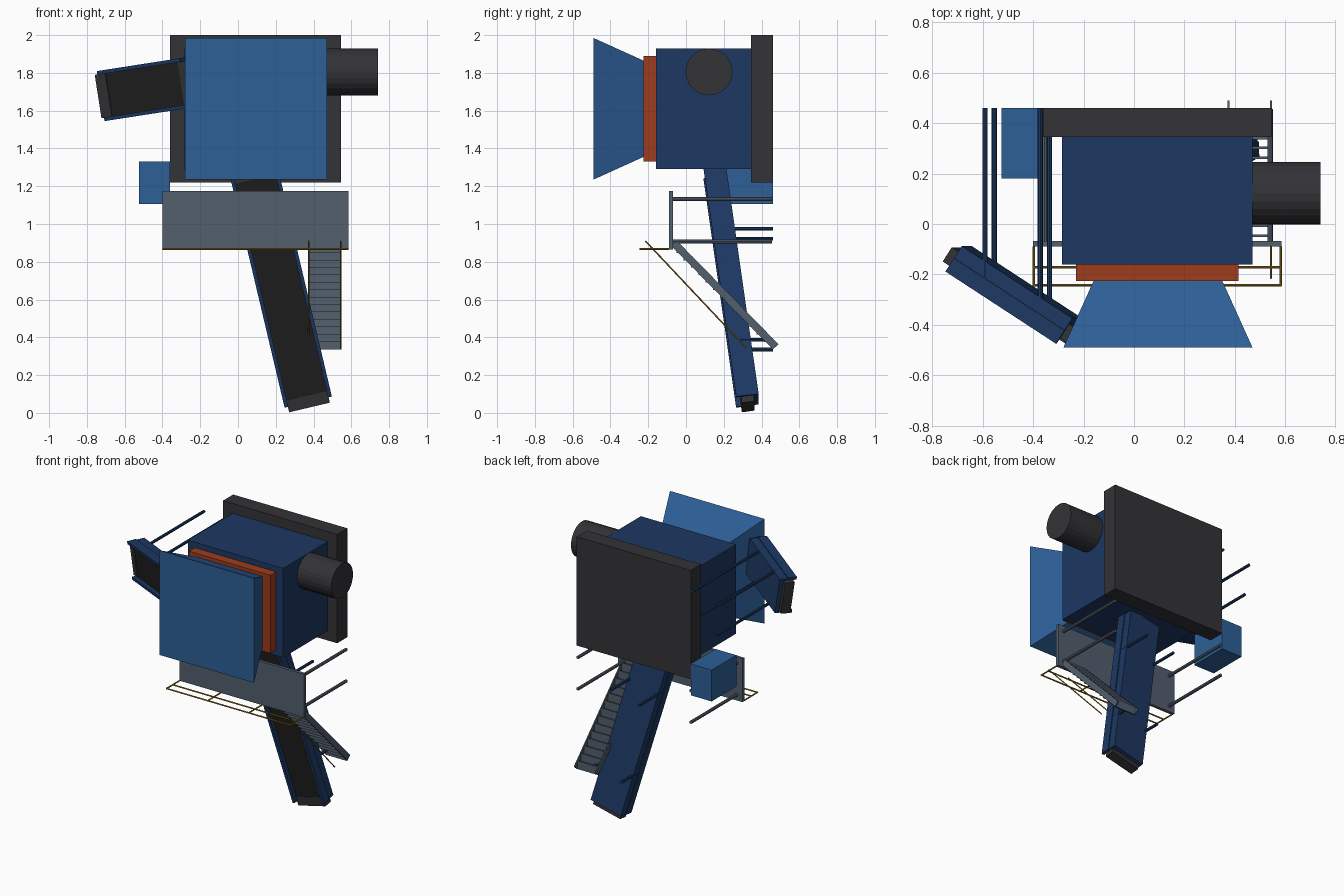
import bpy, bmesh, math
from mathutils import Vector, Matrix

if "Cube" in bpy.data.objects:
    bpy.data.objects.remove(bpy.data.objects["Cube"])


def material(name, rgb):
    m = bpy.data.materials.new(name)
    m.diffuse_color = (*rgb, 1)
    m.use_nodes = True
    m.node_tree.nodes["Principled BSDF"].inputs["Base Color"].default_value = m.diffuse_color
    return m


BLUE = material("dark_blue", (0.012, 0.04, 0.125))
LIGHT = material("light_blue", (0.026, 0.115, 0.31))
ORANGE = material("orange", (0.34, 0.045, 0.012))
DARK = material("charcoal", (0.033, 0.033, 0.038))
BELT = material("rubber", (0.015, 0.014, 0.014))
SLATE = material("slate", (0.085, 0.115, 0.155))
YELLOW = material("yellow", (0.33, 0.19, 0.016))


def finish(name, bm, mat):
    bmesh.ops.recalc_face_normals(bm, faces=bm.faces)
    me = bpy.data.meshes.new(name)
    bm.to_mesh(me)
    bm.free()
    me.materials.append(mat)
    ob = bpy.data.objects.new(name, me)
    bpy.context.collection.objects.link(ob)
    return ob


def box(name, lo, hi, mat, frame=Matrix()):
    lo, hi = Vector(lo), Vector(hi)
    bm = bmesh.new()
    bmesh.ops.create_cube(bm, size=1, matrix=frame @ Matrix.Translation((lo + hi) / 2)
                          @ Matrix.Diagonal((*(hi - lo), 1)))
    return finish(name, bm, mat)


def rod(name, a, b, r, mat, sides=8):
    a, b = Vector(a), Vector(b)
    bm = bmesh.new()
    bmesh.ops.create_cone(bm, cap_ends=True, segments=sides, radius1=r, radius2=r, depth=(b - a).length,
                          matrix=Matrix.Translation((a + b) / 2)
                          @ (b - a).to_track_quat('Z', 'Y').to_matrix().to_4x4())
    return finish(name, bm, mat)


# Main housing
box("back_plate", (-0.36, 0.345, 1.22), (0.545, 0.46, 2.0), DARK)
box("housing", (-0.285, -0.16, 1.29), (0.47, 0.345, 1.93), BLUE)
box("orange_collar", (-0.23, -0.225, 1.33), (0.415, -0.16, 1.89), ORANGE)
box("control_box", (-0.525, 0.18, 1.105), (-0.36, 0.46, 1.33), LIGHT)
motor = rod("motor", (0.47, 0.122, 1.805), (0.74, 0.122, 1.805), 0.124, DARK, 24)

# Tapered hopper
hopper = box("hopper", (-0.28, -0.49, 1.235), (0.47, -0.225, 1.985), LIGHT)
for v in hopper.data.vertices:
    if v.co.y > -0.3:
        v.co.x = 0.095 + (v.co.x - 0.095) * 0.68
        v.co.z = 1.61 + (v.co.z - 1.61) * 0.68


# Conveyors: local x runs along the belt, y across, z out of the belt
def conveyor(name, start, end, width, stations, leg_inset):
    a, b = Vector(start), Vector(end)
    x = (b - a).normalized()
    y = Vector((0, -1, 0)).cross(x).normalized()
    z = x.cross(y)
    f = Matrix.Translation(a) @ Matrix((x, y, z)).transposed().to_4x4()
    n, h = (b - a).length, width / 2
    box(name + "_bed", (0, -h + 0.006, -0.06), (n, h - 0.006, 0), BLUE, f)
    box(name + "_belt", (0, -h + 0.02, 0), (n, h - 0.02, 0.03), BELT, f)
    for s, side in ((-1, "left"), (1, "right")):
        e = sorted((s * h, s * (h - 0.02)))
        box(f"{name}_{side}_rail", (0, e[0], -0.003), (n, e[1], 0.06), BLUE, f)
        for i, t in enumerate(stations):
            p = a.lerp(b, t) + y * s * (h - leg_inset)
            rod(f"{name}_{side}_leg_{i + 1}", p, (p.x, 0.46, p.z), 0.01, BLUE)
    for end_name, c in (("tail", 0), ("head", n)):
        box(f"{name}_{end_name}_roller", (c - 0.033, -h + 0.018, -0.033),
            (c + 0.033, h - 0.018, 0.034), DARK, f)


conveyor("outlet_conveyor", (0.37, 0.325, 0.065), (0.084, 0.152, 1.275), 0.257, (0.245, 0.73), 0.015)
conveyor("feed_conveyor", (-0.695, -0.138, 1.682), (-0.257, -0.424, 1.75), 0.268, (0.28, 0.78), 0.015)

# Platform, its legs and guard rail
box("platform", (-0.40, -0.09, 0.865), (0.585, -0.068, 1.175), SLATE)
for x in (-0.355, 0.54):
    for z in (0.907, 1.133):
        rod("platform_leg", (x, -0.07, z), (x, 0.455, z), 0.011, SLATE)
for y in (-0.172, -0.242):
    rod("guard_rail", (-0.40, y, 0.868), (0.585, y, 0.868), 0.005, YELLOW)
for i in range(4):
    x = -0.397 + i * 0.979 / 3
    rod("guard_post", (x, -0.09, 0.868), (x, -0.245, 0.868), 0.005, YELLOW)

# Stairs: stringers, hand rails and treads
top, foot = Vector((0, -0.065, 0.90)), Vector((0, 0.475, 0.35))
slope = (foot - top).normalized()
frame = Matrix.Translation(top) @ Matrix(
    (slope, Vector((1, 0, 0)), slope.cross(Vector((1, 0, 0))))).transposed().to_4x4()
for x in (0.375, 0.543):
    box("stair_stringer", (0, x - 0.004, -0.02), ((foot - top).length, x + 0.004, 0.02), SLATE, frame)
    rod("stair_handrail", (x, -0.215, 0.91), (x, 0.32, 0.342), 0.004, YELLOW)
for i in range(14):
    p = top.lerp(foot, (i + 0.5) / 14)
    box("stair_tread", (0.375, p.y - 0.005, p.z - 0.033), (0.543, p.y + 0.005, p.z + 0.026), SLATE)
